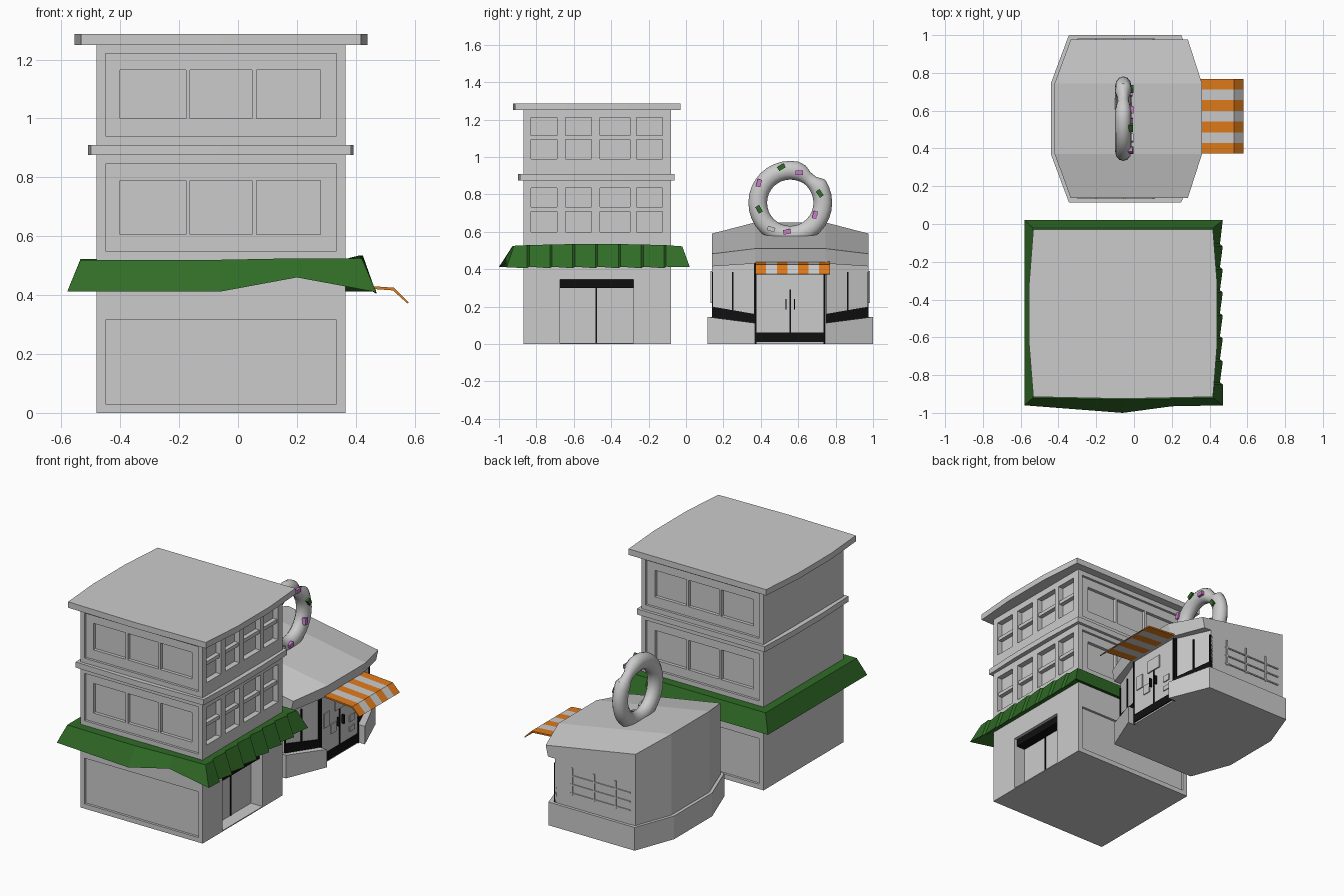
import bpy, bmesh, math

if "Cube" in bpy.data.objects:
    bpy.data.objects.remove(bpy.data.objects["Cube"])

def material(name, c):
    m = bpy.data.materials.new(name)
    m.diffuse_color = (*c, 1)
    m.use_nodes = True
    m.node_tree.nodes["Principled BSDF"].inputs["Base Color"].default_value = m.diffuse_color
    return m

GREEN = material("green", (0.03, 0.15, 0.02))
BLACK = material("black", (0.005, 0.005, 0.005))
ORANGE = material("orange", (0.75, 0.2, 0.01))
PINK = material("pink", (0.6, 0.2, 0.6))

def finish(name, bm, mat=None):
    bmesh.ops.recalc_face_normals(bm, faces=bm.faces[:])
    me = bpy.data.meshes.new(name)
    bm.to_mesh(me)
    bm.free()
    ob = bpy.data.objects.new(name, me)
    bpy.context.collection.objects.link(ob)
    if mat:
        me.materials.append(mat)
    return ob

def loft(name, rings, mat=None, closed=False, top=None):
    """Skin a list of equal-length rings; cap the ends unless closed."""
    bm = bmesh.new()
    vs = [[bm.verts.new(p) for p in r] for r in rings]
    n, k = len(rings[0]), len(rings)
    for i in range(k if closed else k - 1):
        a, b = vs[i], vs[(i + 1) % k]
        for j in range(n):
            bm.faces.new((a[j], a[(j + 1) % n], b[(j + 1) % n], b[j]))
    if not closed:
        bm.faces.new(vs[0][::-1])
        for f in (top or [range(n)]):
            bm.faces.new([vs[-1][j] for j in f])
    return finish(name, bm, mat)

def boxes(name, items, mat=None):
    """Several boxes given as (x0, x1, y0, y1, z0, z1) in one object."""
    bm = bmesh.new()
    for x0, x1, y0, y1, z0, z1 in items:
        for v in bmesh.ops.create_cube(bm, size=1)["verts"]:
            v.co = ((x0 + x1) / 2 + v.co.x * (x1 - x0),
                    (y0 + y1) / 2 + v.co.y * (y1 - y0),
                    (z0 + z1) / 2 + v.co.z * (z1 - z0))
    return finish(name, bm, mat)

def cut(ob, cutters):
    for c in cutters:
        c.hide_render = True
        m = ob.modifiers.new("cut", 'BOOLEAN')
        m.object, m.operation, m.solver = c, 'DIFFERENCE', 'EXACT'
    me = bpy.data.meshes.new_from_object(
        ob.evaluated_get(bpy.context.evaluated_depsgraph_get()))
    ob.modifiers.clear()
    ob.data = me
    for c in cutters:
        bpy.data.objects.remove(c)

# ---------- Tower ----------
X0, X1, Y0, Y1 = -0.48, 0.365, -0.87, -0.08
body = boxes("tower_body", [(X0, X1, Y0, Y1, 0, 1.26)])
panels, panes, mullions, sashes = [], [], [], []
WIN_Y = [(-0.83, -0.69), (-0.645, -0.505), (-0.46, -0.30), (-0.265, -0.125)]
for y, s in ((Y0, 1), (Y1, -1)):          # front and back walls
    def span(a, b):
        return tuple(sorted((y + s * a, y + s * b)))
    for z0, z1 in ((0.03, 0.315), (0.55, 0.845), (0.94, 1.22)):
        panels.append((-0.45, 0.335, *span(-0.05, 0.015), z0, z1))
    for z0, z1 in ((0.605, 0.79), (1.0, 1.165)):
        panes.append((-0.40, 0.28, *span(-0.06, 0.035), z0, z1))
        for x in (-0.17, 0.055):
            mullions.append((x - 0.007, x + 0.007, *span(0.015, 0.04), z0, z1))
for z0, z1 in ((0.60, 0.835), (0.99, 1.21)):   # right wall sash windows
    for a, b in WIN_Y:
        panels.append((X1 - 0.035, X1 + 0.05, a, b, z0, z1))
        zm = (z0 + z1) / 2 + 0.003
        sashes.append((X1 - 0.04, X1 - 0.008, a, b, zm - 0.011, zm + 0.011))
panels.append((X1 - 0.08, X1 + 0.05, -0.675, -0.28, 0.006, 0.345))
cut(body, [boxes("panel_cutter", panels), boxes("pane_cutter", panes)])
boxes("window_mullions", mullions)
boxes("window_sashes", sashes)
boxes("door_lintel", [(0.285, 0.345, -0.675, -0.28, 0.30, 0.345)], BLACK)
boxes("door_gap", [(0.28, 0.29, -0.485, -0.476, 0.006, 0.30)], BLACK)

def bowed(x0, x1, y0, y1, b, z):
    ya, yb = y0 + (y1 - y0) * .32, y1 - (y1 - y0) * .32
    return [(x0 + b, y0 + .01, z), ((x0 + x1) / 2, y0, z), (x1 - b, y0 + .01, z),
            (x1, ya, z), (x1, yb, z), (x1 - b, y1, z), (x0 + b, y1, z),
            (x0, yb, z), (x0, ya, z)]

for name, d, b in (("tower_roof", (-0.555, 0.44, -0.925, -0.03, 1.25, 1.287), .022),
                   ("tower_belt", (-0.51, 0.393, -0.898, -0.062, 0.875, 0.91), .01)):
    loft(name, [bowed(*d[:4], b, d[4]), bowed(*d[:4], b, d[5])])

# Green skirt awning, pleated on the door side
low = [(-.58, -.96, .412), (-.06, -1, .412), (.2, -.965, .46), (.47, -.96, .41)]
high = [(-.535, -.92, .52), (-.06, -.93, .52), (.2, -.925, .525), (.42, -.92, .525)]
for i in range(1, 8):
    y = -.96 + i * .122
    zt = .524 + .011 * math.sin(math.pi * i / 8)
    low += [(.47, y - .012, .405), (.455, y, .413)]
    high += [(.424, y - .012, zt), (.412, y, zt)]
low += [(.47, .02, .412), (-.58, .02, .412)]
high += [(.42, -.02, .522), (-.535, -.02, .522)]
def at_wall(ring, z):
    return [(min(max(x, -.47), .355), min(max(y, -.86), -.09), z) for x, y, _ in ring]
loft("green_awning", [at_wall(high, .52), high, low, at_wall(low, .48)], GREEN, closed=True)

# ---------- Small shop ----------
CY = 0.5575   # mirror line in y
def plan(half):
    """Half outline from back to front (y < CY), mirrored to a full ring."""
    return half + [(x, 2 * CY - y, z) for x, y, z in half[::-1]]

loft("shop_base", [plan([(-.44, .37, z), (-.345, .115, z), (.25, .115, z),
                         (.355, .37, f), (.30, .37, f)])
                   for z, f in ((0, 0), (.145, .112))])
def wall(zb, xa, xc, za, zc):
    return plan([(-.42, .37, zb[0]), (-.335, .138, zb[1]), (xa, .138, za), (xc, .37, zc)])
loft("shop_body", [wall((.02, .02), .22, .30, .02, .02),
                   wall((.41, .41), .22, .30, .415, .43),
                   wall((.415, .415), .27, .335, .415, .43),
                   wall((.65, .59), .285, .36, .482, .51)],
     top=[(0, 1, 2, 3), (0, 3, 4, 7), (7, 4, 5, 6)])

def strip(name, t0, t1, z0, z1, z2, z3):
    """Thin dark strip along both angled shop fronts, t from corner to door."""
    for flip in (False, True):
        def p(t, o, z):
            y = .138 + t * .232
            return (.22 + t * .08 + o, 2 * CY - y if flip else y, z)
        loft(name, [[p(t0, o, z0), p(t1, o, z2), p(t1, o, z3), p(t0, o, z1)]
                    for o in (-.01, .008)], BLACK)

strip("shop_kickboard", 0, 1, .13, .20, .09, .16)
strip("shop_mullion", 0.0, .03, .19, .385, .19, .385)
strip("shop_mullion", .47, .50, .17, .385, .17, .385)
strip("shop_mullion", .97, 1, .10, .43, .10, .43)

# Entrance
boxes("shop_doors", [(.28, .312, .375, .74, 0, .43)])
boxes("shop_door_trim", [(.30, .318, .375, .735, .01, .062), (.30, .316, .553, .561, .06, .29),
                         (.30, .33, .531, .538, .185, .24), (.30, .33, .577, .584, .185, .24),
                         (.28, .316, .368, .376, 0, .43), (.28, .316, .735, .743, 0, .43)], BLACK)
boxes("door_notices", [(.30, .32, .505, .615, .29, .37), (.30, .318, .40, .455, .22, .31),
                       (.30, .318, .465, .52, .16, .22), (.30, .318, .65, .70, .165, .205),
                       (.30, .318, .65, .70, .105, .135)])

# Striped door awning
prof = [(.33, .44), (.53, .425), (.58, .375), (.575, .372), (.526, .416), (.33, .43)]
for i in range(7):
    a = .372 + i * .0567
    loft("awning_stripe", [[(x, y, z) for x, z in prof] for y in (a, a + .0567)],
         None if i % 2 else ORANGE)

# Side window grilles
for y in (.138, .977):
    boxes("side_grille",
          [(-.30, .11, y - .006, y + .006, z - .004, z + .004) for z in (.23, .285, .34)] +
          [(x - .005, x + .005, y - .006, y + .006, .22, .39) for x in (-.2, -.05, .1)])

# ---------- Ring sign with a bite ----------
RX, RZ = -.057, .755
rings = []
for i in range(32):
    a = 2 * math.pi * i / 32
    bite = max(0, 1 - abs(a - math.radians(52)) / .32)
    bite = min(1, bite * 2)
    R, r = .174 - .013 * bite, .05 - .015 * bite
    rings.append([(RX + r * .86 * math.sin(b), CY + (R + r * math.cos(b)) * math.cos(a),
                   RZ + (R + r * math.cos(b)) * math.sin(a))
                  for b in [2 * math.pi * j / 12 for j in range(12)]])
sign = loft("ring_sign", rings, closed=True)
bpy.context.view_layer.objects.active = sign
sign.select_set(True)
bpy.ops.object.shade_smooth_by_angle(angle=math.radians(40))

# Sprinkles on the sign face
for y, z, m in ((.51, .945, GREEN), (.39, .72, GREEN), (.715, .805, GREEN), (.39, .86, PINK),
                (.605, .915, PINK), (.69, .69, PINK), (.455, .615, None), (.54, .60, PINK)):
    s = boxes("sprinkle", [(-.012, .012, -.012, .012, -.02, .02)], m)
    off = math.hypot(y - CY, z - RZ) - .174
    s.location = (RX + .043 * math.sqrt(max(0, 1 - (off / .05) ** 2)), y, z)
    s.rotation_euler = (math.atan2(z - RZ, y - CY) + .3, 0, 0)
